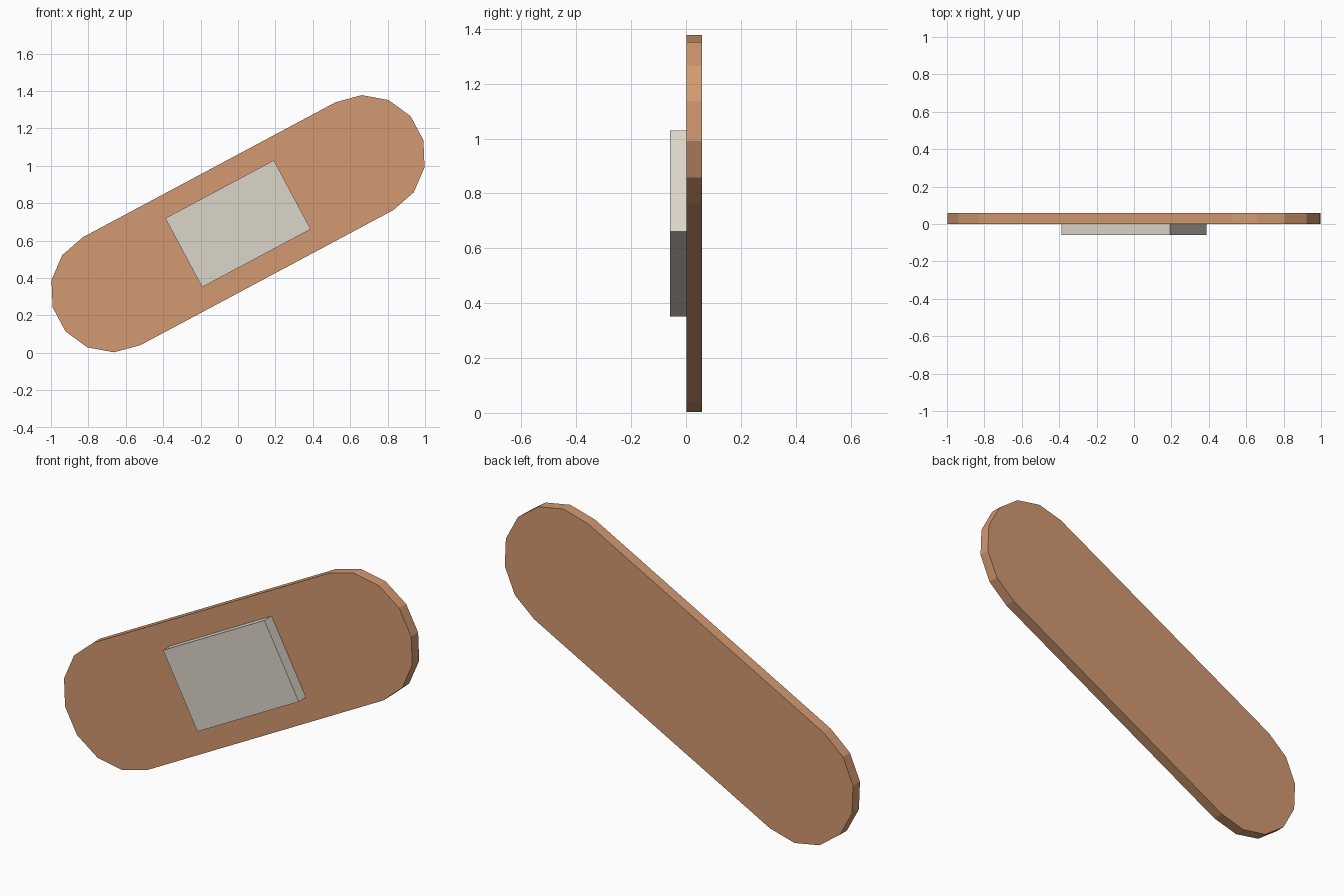
import bpy, bmesh, math

if "Cube" in bpy.data.objects:
    bpy.data.objects.remove(bpy.data.objects["Cube"])

TILT = math.radians(28.1)
CENTRE_Z = 0.69


def material(name, rgb):
    m = bpy.data.materials.new(name)
    m.diffuse_color = (*rgb, 1)
    m.use_nodes = True
    m.node_tree.nodes["Principled BSDF"].inputs["Base Color"].default_value = m.diffuse_color
    return m


def tilted_plate(name, outline, y_front, y_back, mat):
    """Extrude an upright outline along y, tilted about the model's centre."""
    bm = bmesh.new()
    c, s = math.cos(TILT), math.sin(TILT)
    face = bm.faces.new([bm.verts.new((u * c - v * s, y_front, CENTRE_Z + u * s + v * c))
                         for u, v in outline])
    ext = bmesh.ops.extrude_face_region(bm, geom=[face], use_keep_orig=True)
    moved = [g for g in ext["geom"] if isinstance(g, bmesh.types.BMVert)]
    bmesh.ops.translate(bm, verts=moved, vec=(0, y_back - y_front, 0))
    bmesh.ops.recalc_face_normals(bm, faces=bm.faces)
    mesh = bpy.data.meshes.new(name)
    bm.to_mesh(mesh)
    bm.free()
    mesh.materials.append(mat)
    obj = bpy.data.objects.new(name, mesh)
    bpy.context.collection.objects.link(obj)
    return obj


# Adhesive strip: straight sides with seven-sided round ends
R, HALF, SEG = 0.327, 0.766, 7
right_end = [(HALF + R * math.cos(a), R * math.sin(a))
             for a in (-math.pi / 2 + math.pi * i / SEG for i in range(SEG + 1))]
strip_outline = right_end + [(-u, -v) for u, v in right_end]
tilted_plate("adhesive_strip", strip_outline, 0.001, 0.058,
             material("tan", (0.65, 0.32, 0.165)))

# Gauze pad on the front
PL, PW = 0.329, 0.209
tilted_plate("gauze_pad", [(-PL, -PW), (PL, -PW), (PL, PW), (-PL, PW)], -0.058, 0.001,
             material("off white", (0.72, 0.67, 0.58)))
